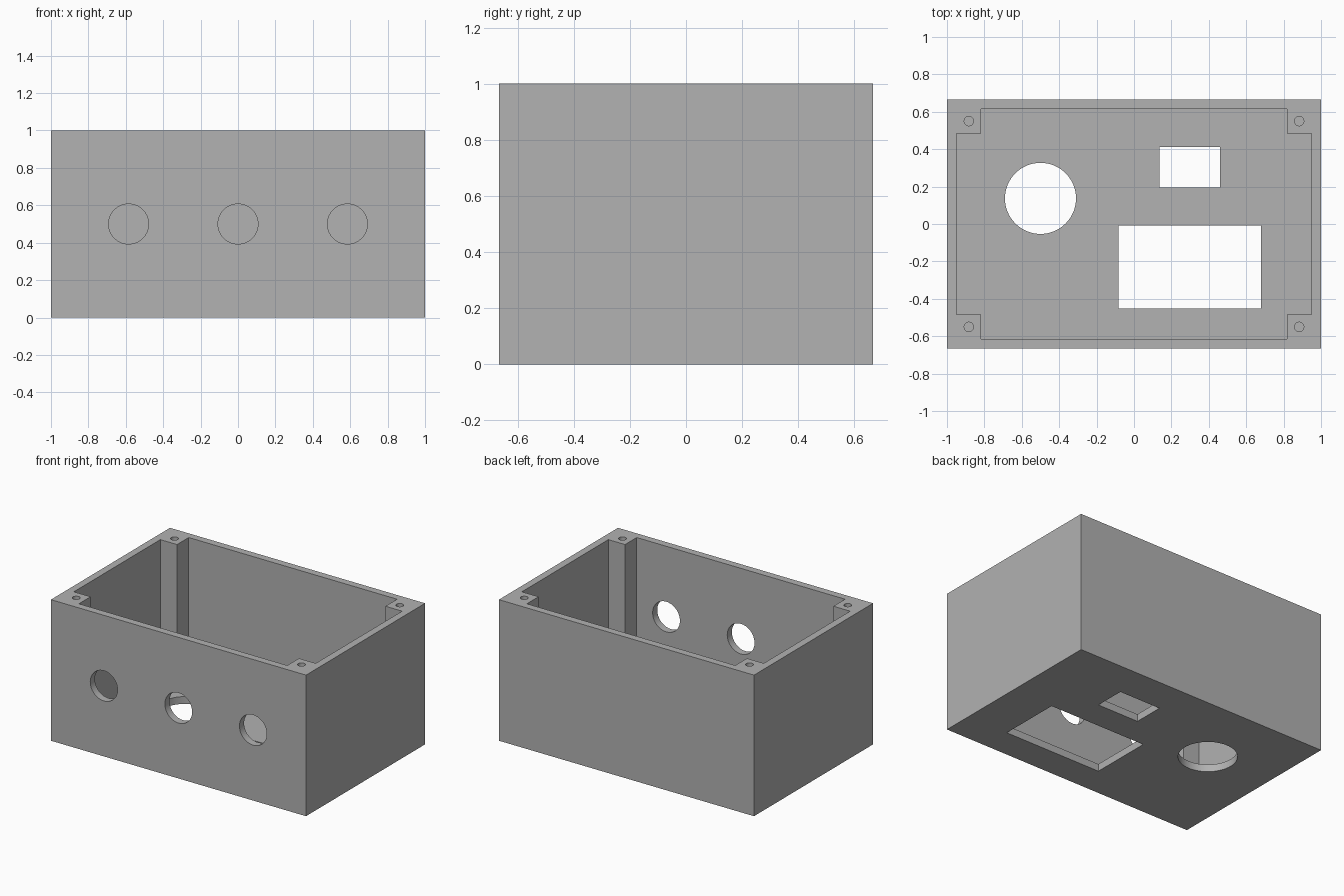
import bpy
import bmesh
from mathutils import Matrix, Vector

cube = bpy.data.objects.get("Cube")
if cube:
    bpy.data.objects.remove(cube, do_unlink=True)

W, D, H = 2.0, 1.333, 1.0    # outer size
WALL = 0.052
POST_X, POST_Y = 0.817, 0.484  # inner edges of the corner posts

grey = bpy.data.materials.new("enclosure_grey")
grey.use_nodes = True
grey.diffuse_color = (0.445, 0.445, 0.445, 1)
grey.node_tree.nodes["Principled BSDF"].inputs["Base Color"].default_value = grey.diffuse_color


def add_object(name, bm):
    bmesh.ops.recalc_face_normals(bm, faces=bm.faces)
    mesh = bpy.data.meshes.new(name)
    bm.to_mesh(mesh)
    bm.free()
    mesh.materials.append(grey)
    obj = bpy.data.objects.new(name, mesh)
    bpy.context.collection.objects.link(obj)
    return obj


def prism(name, outline, z0, z1):
    bm = bmesh.new()
    face = bm.faces.new([bm.verts.new((x, y, z0)) for x, y in outline])
    top = bmesh.ops.extrude_face_region(bm, geom=[face])["geom"]
    verts = [v for v in top if isinstance(v, bmesh.types.BMVert)]
    bmesh.ops.translate(bm, verts=verts, vec=(0, 0, z1 - z0))
    return add_object(name, bm)


def block(name, x0, x1, y0, y1, z0, z1):
    return prism(name, [(x0, y0), (x1, y0), (x1, y1), (x0, y1)], z0, z1)


def cylinder(name, centre, radius, depth, axis="Z"):
    bm = bmesh.new()
    turn = Matrix.Rotation(1.5707963, 4, "X") if axis == "Y" else Matrix()
    bmesh.ops.create_cone(bm, cap_ends=True, segments=64, radius1=radius, radius2=radius,
                          depth=depth, matrix=Matrix.Translation(Vector(centre)) @ turn)
    return add_object(name, bm)


# Solid outer body
body = block("enclosure_body", -W / 2, W / 2, -D / 2, D / 2, 0, H)

# Open cavity with notched corners that leave the screw posts
ix, iy = W / 2 - WALL, D / 2 - WALL
quarter = [(ix, POST_Y), (POST_X, POST_Y), (POST_X, iy)]
outline = (quarter + [(-x, y) for x, y in reversed(quarter)]
           + [(-x, -y) for x, y in quarter] + [(x, -y) for x, y in reversed(quarter)])
cutters = [prism("cavity_cutter", outline, WALL, H + 0.1)]

# Floor openings: one round, two rectangular
cutters += [
    cylinder("round_opening_cutter", (-0.5, 0.137, 0), 0.19, 0.3),
    block("small_window_cutter", 0.135, 0.46, 0.195, 0.413, -0.1, 0.15),
    block("large_window_cutter", -0.083, 0.68, -0.453, -0.008, -0.1, 0.15),
]

# Row of round holes in the front wall
for x in (-0.585, 0, 0.585):
    cutters.append(cylinder("front_hole_cutter", (x, -D / 2, 0.5), 0.107, 0.2, "Y"))

# Blind screw holes in the corner posts
for sx in (-1, 1):
    for sy in (-1, 1):
        cutters.append(cylinder("screw_hole_cutter", (sx * 0.883, sy * 0.55, H), 0.025, 0.6))

for cutter in cutters:
    cutter.hide_render = True
    cutter.hide_viewport = True
    mod = body.modifiers.new(cutter.name, "BOOLEAN")
    mod.operation = "DIFFERENCE"
    mod.solver = "EXACT"
    mod.object = cutter

# Apply the cuts, drop the cutters and smooth only the round walls
bpy.context.view_layer.update()
result = bpy.data.meshes.new_from_object(
    body.evaluated_get(bpy.context.evaluated_depsgraph_get()))
body.modifiers.clear()
body.data = result
for cutter in cutters:
    bpy.data.objects.remove(cutter, do_unlink=True)
bpy.ops.object.select_all(action="DESELECT")
body.select_set(True)
bpy.context.view_layer.objects.active = body
bpy.ops.object.shade_smooth_by_angle()
